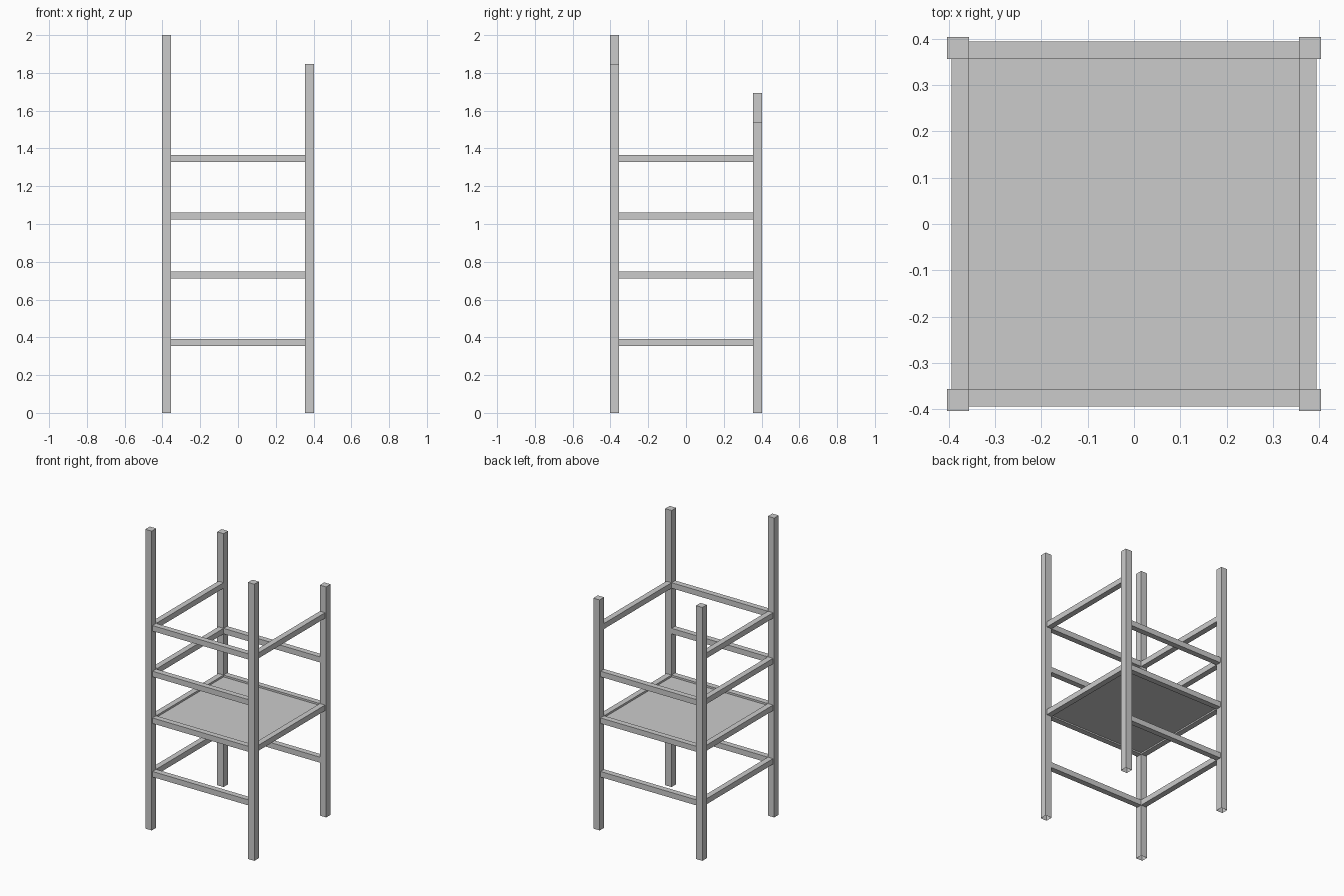
import bpy
import bmesh

if "Cube" in bpy.data.objects:
    bpy.data.objects.remove(bpy.data.objects["Cube"], do_unlink=True)

grey = bpy.data.materials.new("light grey")
grey.use_nodes = True
colour = (0.6, 0.6, 0.6, 1)
grey.diffuse_color = colour
grey.node_tree.nodes["Principled BSDF"].inputs["Base Color"].default_value = colour


def box(name, low, high, open_bottom=False):
    """Axis-aligned box between two corners, flat shaded."""
    bm = bmesh.new()
    bmesh.ops.create_cube(bm, size=1)
    for v in bm.verts:
        v.co = [low[i] if v.co[i] < 0 else high[i] for i in range(3)]
    if open_bottom:
        bm.normal_update()
        under = [f for f in bm.faces if f.normal.z < -0.5]
        bmesh.ops.delete(bm, geom=under, context="FACES_ONLY")
    mesh = bpy.data.meshes.new(name)
    bm.to_mesh(mesh)
    bm.free()
    mesh.materials.append(grey)
    obj = bpy.data.objects.new(name, mesh)
    bpy.context.collection.objects.link(obj)
    return obj


OUTER, INNER = 0.403, 0.356   # post faces
RAIL_OUTER = 0.394
RAIL_HALF = 0.0185            # half the rail height
LOW, SEAT, MID, TOP = 0.372, 0.73, 1.042, 1.347


def span(side, outer):
    """Range between the inner and outer planes on one side."""
    return sorted((side * INNER, side * outer))


# Four posts, each a different height, with open feet
posts = {
    "front_right_post": (-1, -1, 2.0),
    "front_left_post": (1, -1, 1.848),
    "back_right_post": (-1, 1, 1.693),
    "back_left_post": (1, 1, 1.54),
}
for name, (sx, sy, height) in posts.items():
    x, y = span(sx, OUTER), span(sy, OUTER)
    box(name, (x[0], y[0], 0), (x[1], y[1], height), open_bottom=True)

# Rails between posts: side name -> (axis across, side, heights)
rails = {
    "front": ("y", -1, (LOW, SEAT, MID, TOP)),
    "back": ("y", 1, (LOW, SEAT, MID)),
    "right": ("x", -1, (LOW, SEAT, MID, TOP)),
    "left": ("x", 1, (SEAT, TOP)),
}
labels = {LOW: "lower", SEAT: "seat", MID: "middle", TOP: "upper"}
for side_name, (axis, side, heights) in rails.items():
    across, along = span(side, RAIL_OUTER), (-INNER, INNER)
    x, y = (across, along) if axis == "x" else (along, across)
    for z in heights:
        box(f"{side_name}_{labels[z]}_rail",
            (x[0], y[0], z - RAIL_HALF), (x[1], y[1], z + RAIL_HALF))

# Seat panel set inside the seat rails
box("seat_panel", (-INNER, -INNER, SEAT - 0.009), (INNER, INNER, SEAT + 0.006))
